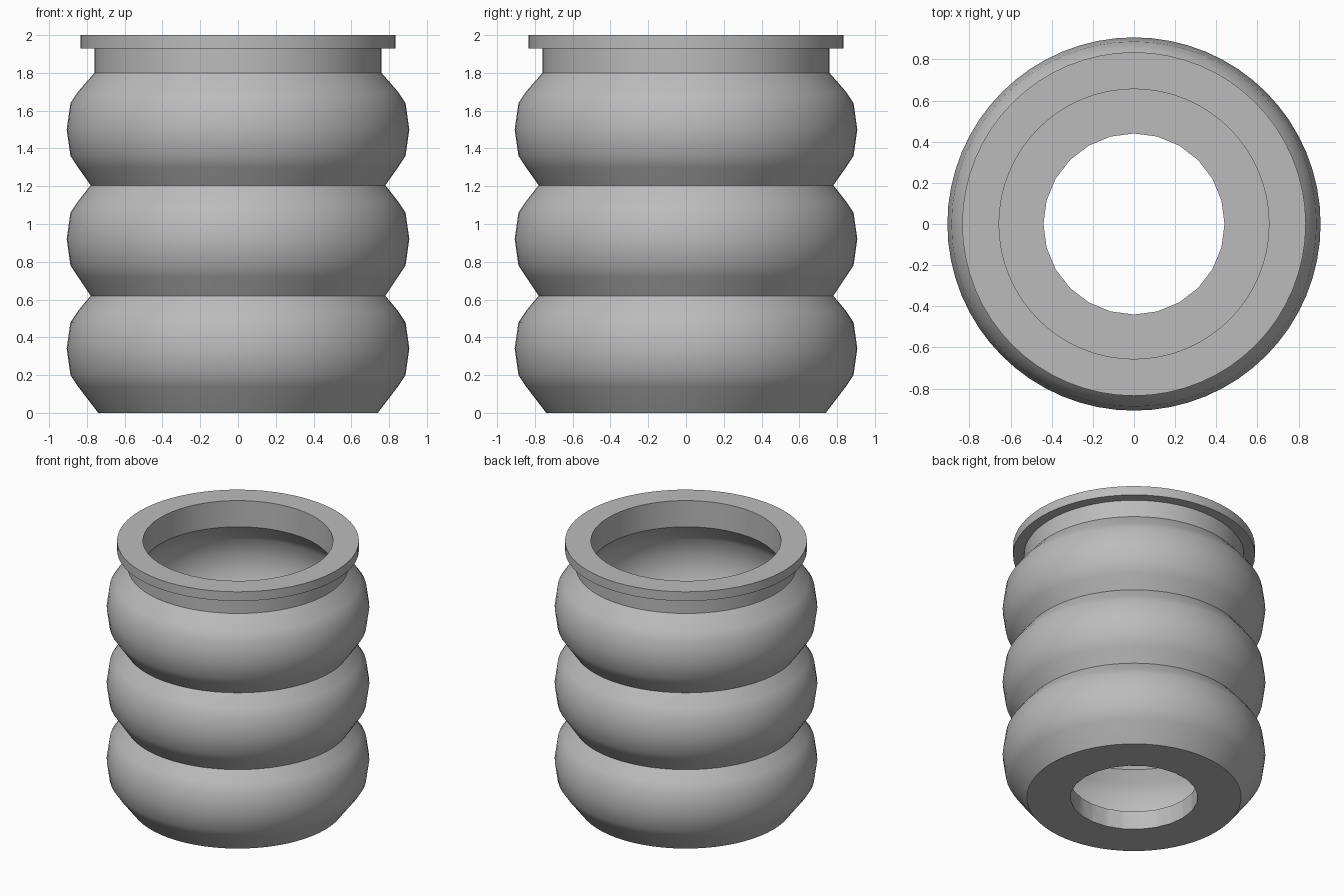
import bpy, bmesh, math

cube = bpy.data.objects.get("Cube")
if cube:
    bpy.data.objects.remove(cube)

rubber = bpy.data.materials.new("grey_rubber")
rubber.use_nodes = True
GREY = (0.5, 0.5, 0.5, 1)
rubber.diffuse_color = GREY
rubber.node_tree.nodes["Principled BSDF"].inputs["Base Color"].default_value = GREY

SEGMENTS = 64
CENTRES = (0.34, 0.92, 1.5)
NECK_Z, VALLEYS = 1.8, (0.62, 1.205)


def lathe(name, profile):
    """Spin a (radius, z) profile around the z axis."""
    bm = bmesh.new()
    verts = [bm.verts.new((r, 0, z)) for r, z in profile]
    edges = [bm.edges.new(pair) for pair in zip(verts, verts[1:])]
    bmesh.ops.spin(bm, geom=verts + edges, cent=(0, 0, 0), axis=(0, 0, 1),
                   angle=math.tau, steps=SEGMENTS)
    bmesh.ops.remove_doubles(bm, verts=bm.verts, dist=0.0005)
    bmesh.ops.recalc_face_normals(bm, faces=bm.faces)
    mesh = bpy.data.meshes.new(name)
    bm.to_mesh(mesh)
    bm.free()
    mesh.materials.append(rubber)
    obj = bpy.data.objects.new(name, mesh)
    bpy.context.collection.objects.link(obj)
    return obj


def bulge(centre, low, high, bottom_r, top_r, mid_r):
    """Rounded fold from its lower crease to its upper crease."""
    steps = ((-0.2, 0.06), (-0.14, 0.02), (0, 0), (0.14, 0.02), (0.2, 0.06))
    return ([(bottom_r, low)] + [(mid_r - d, centre + z) for z, d in steps]
            + [(top_r, high)])


def folds(floor, radii, mid_r):
    """Stack of three folds; radii are taken at the floor, creases and neck."""
    heights = (floor, *VALLEYS, NECK_Z)
    points = []
    for i, centre in enumerate(CENTRES):
        part = bulge(centre, heights[i], heights[i + 1], radii[i], radii[i + 1], mid_r)
        points += [p for p in part if p not in points and p[1] >= floor]
    return points


# Bellows body: outer folds, neck, flange, bore, inner folds and floor
outer = folds(0, (0.74, 0.78, 0.78, 0.76), 0.907)
inner = folds(0.14, (0.7, 0.69, 0.69, 0.656), 0.81)
collar = [(0.76, 1.93), (0.835, 1.93), (0.835, 2.0), (0.656, 2.0)]
body = lathe("bellows_body", [(0, 0)] + outer + collar + inner[::-1] + [(0, 0.14)])

# Coarse round hole through the floor
bpy.ops.mesh.primitive_cylinder_add(vertices=24, radius=0.44, depth=0.6)
cutter = bpy.context.object
cutter.name = "floor_hole_cutter"
cutter.data.materials.append(rubber)
cutter.hide_render = True
hole = body.modifiers.new("floor_hole", 'BOOLEAN')
hole.operation = 'DIFFERENCE'
hole.solver = 'EXACT'
hole.object = cutter

bpy.ops.object.select_all(action='DESELECT')
body.select_set(True)
bpy.context.view_layer.objects.active = body
bpy.ops.object.modifier_apply(modifier=hole.name)
bpy.data.objects.remove(cutter)
bpy.ops.object.shade_smooth_by_angle(angle=math.radians(35))
